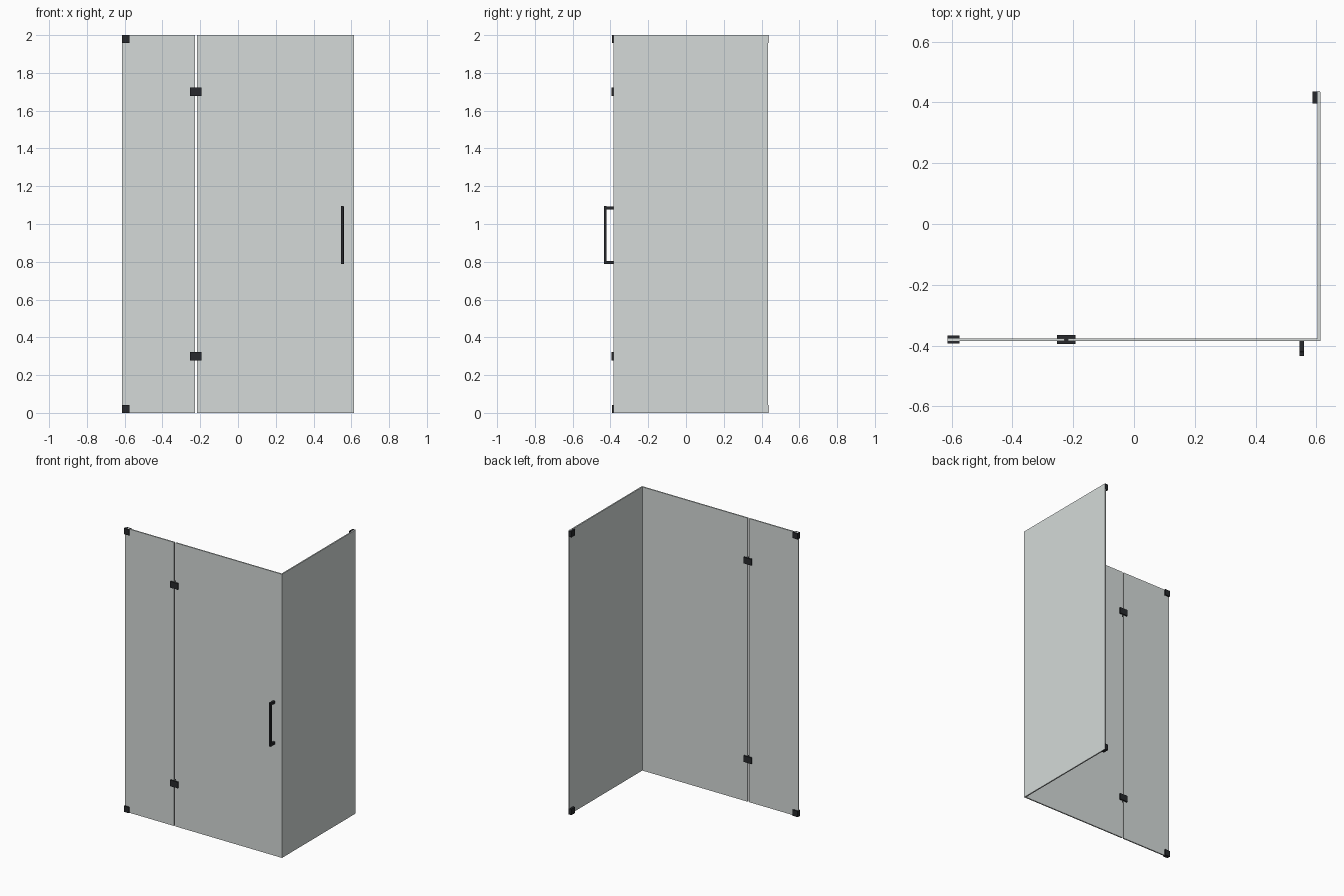
import bpy

if "Cube" in bpy.data.objects:
    bpy.data.objects.remove(bpy.data.objects["Cube"])


def material(name, color):
    m = bpy.data.materials.new(name)
    m.diffuse_color = color
    m.use_nodes = True
    m.node_tree.nodes["Principled BSDF"].inputs["Base Color"].default_value = m.diffuse_color
    return m


glass = material("glass", (0.66, 0.70, 0.69, 1))
black = material("black_metal", (0.02, 0.022, 0.025, 1))


def box(name, x, y, z, mat, bevel=0.0):
    """Box from (min, max) ranges on each axis."""
    bpy.ops.mesh.primitive_cube_add(
        size=1, location=[(a + b) / 2 for a, b in (x, y, z)])
    o = bpy.context.object
    o.name = name
    o.scale = [b - a for a, b in (x, y, z)]
    bpy.ops.object.transform_apply(location=False, rotation=False, scale=True)
    o.data.materials.append(mat)
    if bevel:
        mod = o.modifiers.new("bevel", "BEVEL")
        mod.width = bevel
        mod.segments = 2
    return o


# Glass panels: narrow fixed panel, door, and return side panel
FRONT = (-0.385, -0.376)
SIDE = (0.604, 0.613)
box("fixed_panel", (-0.613, -0.228), FRONT, (0, 2), glass)
box("door_panel", (-0.218, 0.604), FRONT, (0, 2), glass)
box("side_panel", SIDE, (-0.385, 0.435), (0, 2), glass)

# Wall clamps at the top and bottom of the outer edges
for level, z in (("bottom", (0, 0.042)), ("top", (1.958, 2))):
    box(f"front_wall_clamp_{level}", (-0.614, -0.575), (-0.393, -0.367), z, black)
    box(f"side_wall_clamp_{level}", (0.588, 0.6128), (0.396, 0.436), z, black)

# Door hinges: a plate on each side of the glass joined by a core in the gap
for level, zc in (("bottom", 0.3), ("top", 1.7)):
    z = (zc - 0.022, zc + 0.022)
    box(f"hinge_{level}_outer_plate", (-0.253, -0.193), (-0.395, -0.385), z, black)
    box(f"hinge_{level}_inner_plate", (-0.253, -0.193), (-0.376, -0.366), z, black)
    box(f"hinge_{level}_core", (-0.228, -0.218), (-0.386, -0.375), z, black)

# Door pull handle: upright bar on two standoffs
HX = (0.544, 0.560)
box("handle_bar", HX, (-0.435, -0.420), (0.787, 1.095), black, 0.002)
for level, zc in (("bottom", 0.797), ("top", 1.085)):
    box(f"handle_standoff_{level}", HX, (-0.422, -0.384),
        (zc - 0.008, zc + 0.008), black)
